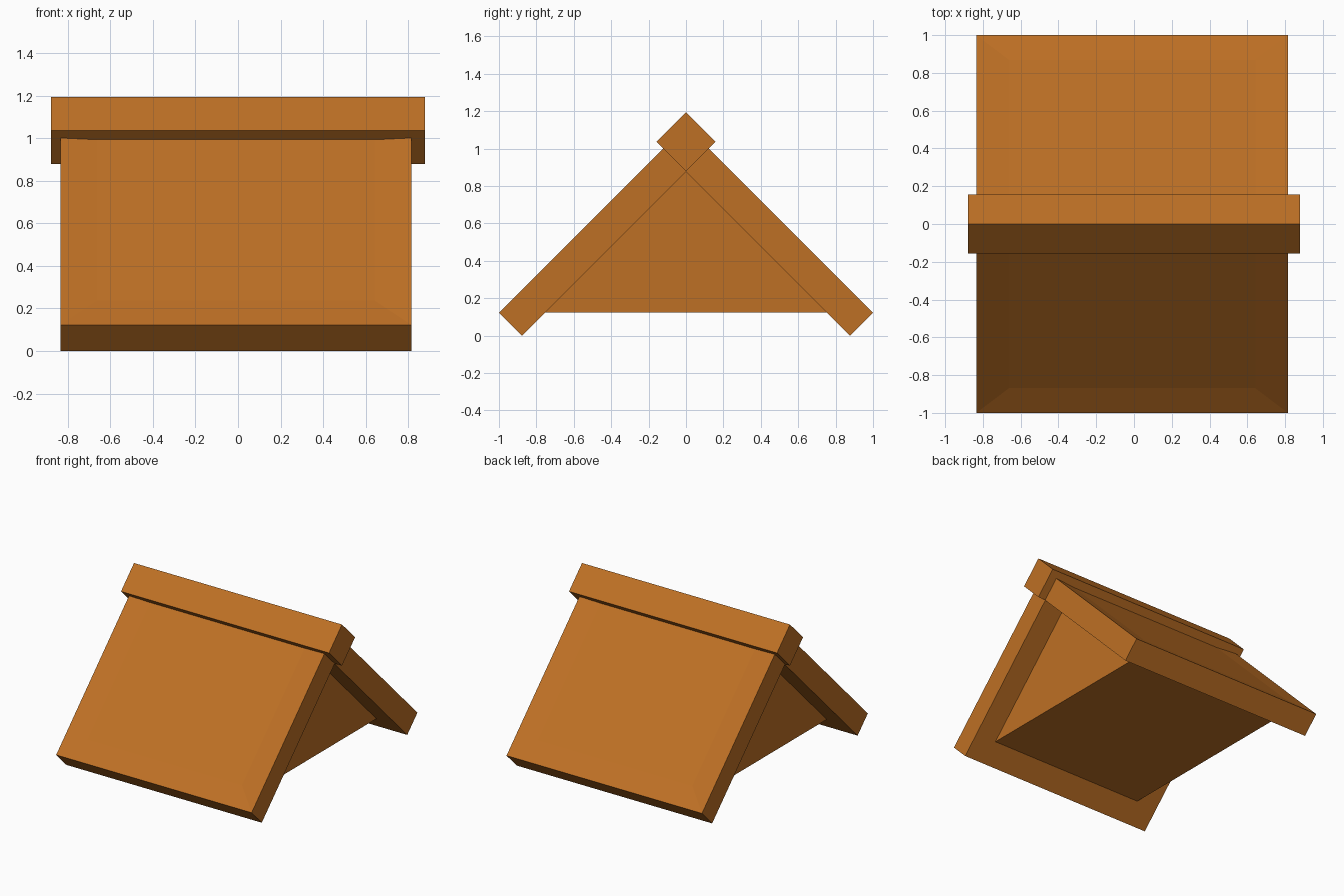
import bpy, bmesh

if "Cube" in bpy.data.objects:
    bpy.data.objects.remove(bpy.data.objects["Cube"])

wood = bpy.data.materials.new("orange wood")
wood.diffuse_color = (0.515, 0.162, 0.018, 1)
wood.use_nodes = True
wood.node_tree.nodes["Principled BSDF"].inputs["Base Color"].default_value = wood.diffuse_color


def prism(name, profile, x0, x1, panel=None):
    """Extrude a (y, z) profile along x; optionally recess the face lying on the given slope."""
    bm = bmesh.new()
    face = bm.faces.new([bm.verts.new((x0, y, z)) for y, z in profile])
    ext = bmesh.ops.extrude_face_region(bm, geom=[face])
    for v in ext["geom"]:
        if isinstance(v, bmesh.types.BMVert):
            v.co.x = x1
    bmesh.ops.recalc_face_normals(bm, faces=bm.faces)
    if panel:
        # outer sloping face is the highest one facing up and outwards
        up = [f for f in bm.faces if f.normal.z > 0.5 and f.normal.y * panel > 0.5]
        outer = max(up, key=lambda f: f.calc_area())
        bmesh.ops.inset_individual(bm, faces=[outer], thickness=0.173, depth=-0.012,
                                   use_even_offset=True)
    mesh = bpy.data.meshes.new(name)
    bm.to_mesh(mesh)
    bm.free()
    mesh.materials.append(wood)
    obj = bpy.data.objects.new(name, mesh)
    bpy.context.collection.objects.link(obj)
    return obj


# Two mitred roof slabs with a shallow recessed panel
for name, s in (("front_roof_slab", -1), ("back_roof_slab", 1)):
    prism(name, [(s * 0.877, 0), (s, 0.123), (0, 1.123), (0, 0.877)], -0.835, 0.815, s)

# Square ridge beam turned on its corner
prism("ridge_beam", [(0, 0.88), (0.157, 1.037), (0, 1.194), (-0.157, 1.037)], -0.878, 0.878)

# Solid gable block under the slabs, set in from both ends
prism("gable_block", [(-0.77, 0.125), (0.77, 0.125), (0, 0.895)], -0.662, 0.642)
